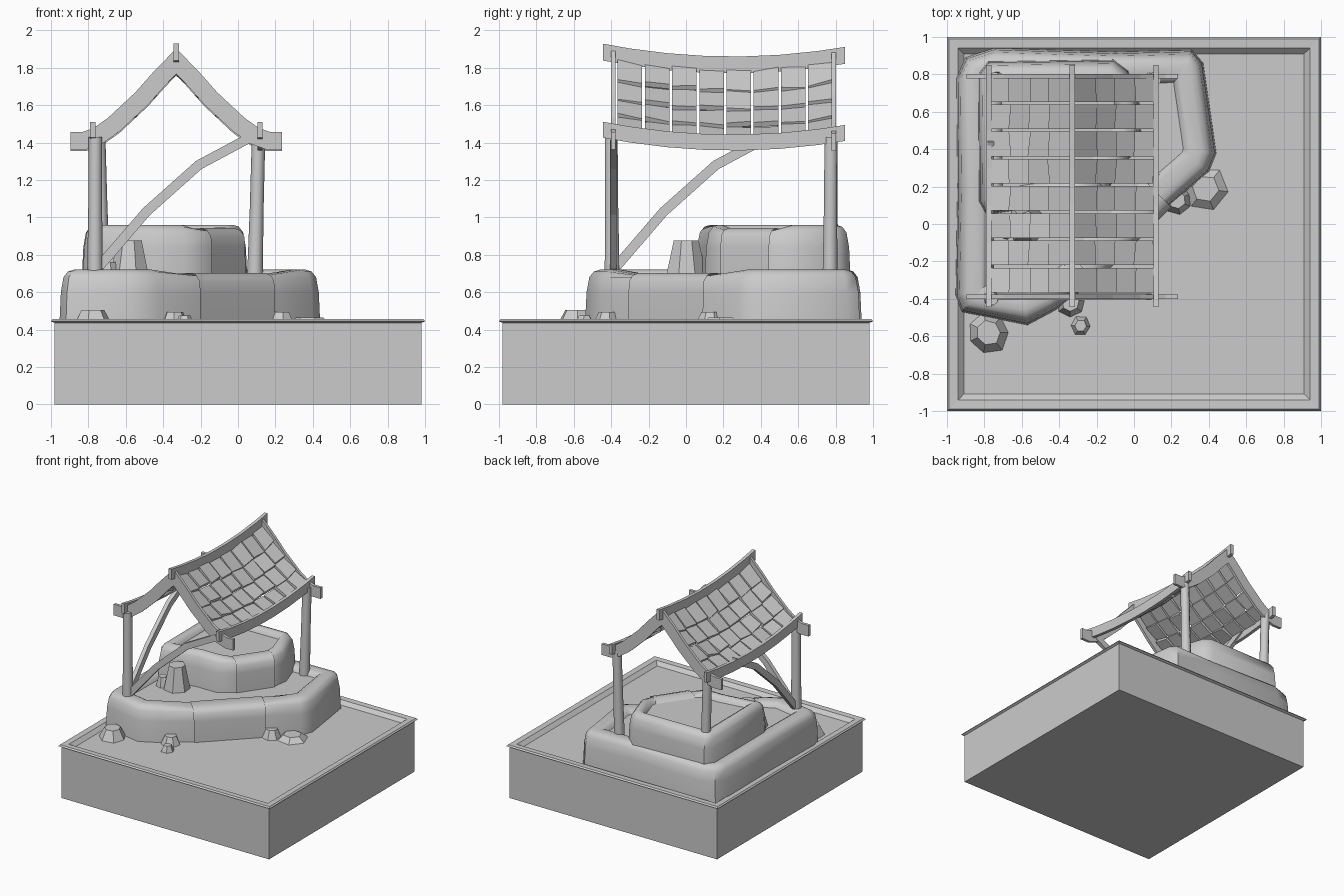
import bpy, bmesh, math, random
from mathutils import Vector as V

if "Cube" in bpy.data.objects:
    bpy.data.objects.remove(bpy.data.objects["Cube"])
random.seed(4)
RX = -0.33  # x of the roof ridge


def make(name, verts, faces, smooth=None):
    me = bpy.data.meshes.new(name)
    me.from_pydata([tuple(v) for v in verts], [], faces)
    bm = bmesh.new()
    bm.from_mesh(me)
    bmesh.ops.recalc_face_normals(bm, faces=bm.faces)
    bm.to_mesh(me)
    bm.free()
    ob = bpy.data.objects.new(name, me)
    bpy.context.collection.objects.link(ob)
    if smooth:
        bpy.context.view_layer.objects.active = ob
        ob.select_set(True)
        bpy.ops.object.shade_smooth_by_angle(angle=math.radians(smooth))
        ob.select_set(False)
    return ob


def loft(name, rings, smooth=None, cap0=True, cap1=True):
    n = len(rings[0])
    verts = [p for r in rings for p in r]
    faces = [(k*n+i, k*n+(i+1) % n, (k+1)*n+(i+1) % n, (k+1)*n+i)
             for k in range(len(rings)-1) for i in range(n)]
    if cap0:
        faces.append(tuple(range(n))[::-1])
    if cap1:
        faces.append(tuple(range(len(verts)-n, len(verts))))
    return make(name, verts, faces, smooth)


def beam(name, path, side, w, h, vertical=False):
    """Rectangular timber along a path; side is the horizontal width direction."""
    path, side, rings = [V(p) for p in path], V(side), []
    for i, p in enumerate(path):
        a = (p - path[max(i-1, 0)]).normalized()
        b = (path[min(i+1, len(path)-1)] - p).normalized()
        t = (a + b).normalized()
        up = V((0, 0, 1)) if vertical else t.cross(side).normalized()
        if up.z < 0:
            up = -up
        k = 1 if vertical else 1 / max(t.dot(b if b.length else a), 0.5)
        u, s = up*h/2*k, side*w/2
        rings.append([p+u+s, p+u-s, p-u-s, p-u+s])
    return loft(name, rings)


def sag(y):
    return 0.06*((y-0.25)/0.65)**2


def inset(pts, d):
    out, n = [], len(pts)
    for i in range(n):
        a, b, c = V(pts[i-1]), V(pts[i]), V(pts[(i+1) % n])
        e, f = (b-a).normalized(), (c-b).normalized()
        n1, n2 = V((-e.y, e.x)), V((-f.y, f.x))
        m = (n1+n2).normalized()
        out.append(b + m*d/max(m.dot(n1), 0.6))
    return out


def square(r, z):
    return [(-r, -r, z), (r, -r, z), (r, r, z), (-r, r, z)]


# display base: box, thin flared rim sloping inward, pond surface
FLOOR = 0.425
loft("base_box", [square(0.98, 0), square(0.98, 0.44), square(0.945, 0.445), square(0.91, FLOOR-0.01)],
     None, True, False)
loft("base_rim", [square(r, z) for r, z in
     [(0.975, 0.433), (1.0, 0.445), (0.99, 0.457), (0.94, 0.455), (0.91, FLOOR)]], None, False, False)
loft("pond_water", [square(0.912, FLOOR)], None, False, True)


# stone pool tiers with a lowered lip where the water spills
def tier(name, outline, spill, z0, z1, wide):
    prof = [(0, z0), (0.008, z1-0.12), (0.022, z1-0.04), (0.045, z1-0.01), (0.075, z1),
            (wide-0.04, z1), (wide-0.015, z1-0.015), (wide, z1-0.05)]
    rings = []
    for d, z in prof:
        rings.append([(p.x, p.y, min(z, z1-0.03) if i in spill else z)
                      for i, p in enumerate(inset(outline, d))])
    loft(name + "_stone", rings, 40, False, False)
    make(name + "_water", [(p.x, p.y, z1-0.042) for p in inset(outline, wide-0.005)],
         [tuple(range(len(outline)))])
    # waterfall sheet over the lip
    a, b = V(outline[spill[0]]), V(outline[spill[1]])
    t = (b-a).normalized()
    nrm = V((-t.y, t.x))
    strip = [(-0.012, z0), (-0.01, z1-0.12), (-0.004, z1-0.06), (0.02, z1-0.03),
             (0.06, z1-0.018), (wide-0.02, z1-0.02), (wide+0.02, z1-0.04)]
    rings = []
    for d, z in strip:
        q = [a + nrm*d, b + nrm*d]
        rings.append([(q[0].x, q[0].y, z), (q[1].x, q[1].y, z)])
    verts = [p for r in rings for p in r]
    make(name + "_waterfall", verts,
         [(2*k, 2*k+1, 2*k+3, 2*k+2) for k in range(len(rings)-1)], 50)


tier("lower_pool", [(-0.92, -0.47), (-0.57, -0.54), (-0.42, -0.46), (-0.21, -0.30), (0.19, 0.10),
     (0.40, 0.28), (0.44, 0.38), (0.37, 0.86), (0.31, 0.93), (-0.1, 0.92), (-0.75, 0.94),
     (-0.90, 0.89), (-0.95, 0.78), (-0.945, 0.2), (-0.955, -0.38)], (3, 4), FLOOR, 0.72, 0.175)
tier("upper_pool", [(-0.79, 0.05), (-0.45, 0.10), (-0.28, 0.10), (-0.15, 0.19), (0.03, 0.45),
     (0.05, 0.58), (-0.03, 0.82), (-0.11, 0.88), (-0.78, 0.87), (-0.835, 0.80), (-0.83, 0.12)],
     (3, 4), 0.67, 0.96, 0.13)

# loose stones
for i, (x, y, r, z0, z1, n) in enumerate([
        (-0.78, -0.58, 0.115, FLOOR, 0.505, 7), (-0.285, -0.545, 0.055, FLOOR, 0.475, 6),
        (-0.34, -0.42, 0.075, FLOOR, 0.495, 7), (0.38, 0.19, 0.12, FLOOR, 0.465, 6),
        (0.23, 0.13, 0.08, FLOOR, 0.495, 7), (-0.575, 0.0, 0.11, 0.67, 0.875, 7),
        (-0.69, -0.03, 0.06, 0.67, 0.76, 6)]):
    jit = [random.uniform(0.9, 1.06) for _ in range(n)]
    rings = [[(x+r*s*j*math.cos(k*math.tau/n+i), y+r*s*j*math.sin(k*math.tau/n+i), z)
              for k, j in enumerate(jit)] for s, z in [(1, z0), (0.6, z1)]]
    loft(f"stone_{i+1}", rings)

# three round posts, slightly leaning
for name, a, b in [("post_front_left", (-0.765, -0.395, 0.68), (-0.762, -0.40, 1.43)),
                   ("post_back_left", (-0.725, 0.775, 0.68), (-0.745, 0.775, 1.43)),
                   ("post_back_right", (0.09, 0.77, 0.67), (0.11, 0.775, 1.43))]:
    rings = []
    for t, r in [(0, 0.042), (0.5, 0.037), (1, 0.036)]:
        c = V(a).lerp(V(b), t)
        rings.append([(c.x+r*math.cos(k*math.tau/10), c.y+r*math.sin(k*math.tau/10), c.z)
                      for k in range(10)])
    loft(name, rings, 40)

# bent braces springing from the front left post
bend = [(0, 0.74), (0.25, 1.03), (0.53, 1.28), (0.82, 1.435)]
beam("brace_front", [(-0.74+d, -0.39, z) for d, z in bend], (0, 1, 0), 0.035, 0.052)
beam("brace_left", [(-0.765, -0.37+d, z) for d, z in bend], (1, 0, 0), 0.035, 0.052)

# sagging ridge and eave beams
ys = [-0.445, -0.3, -0.1, 0.1, 0.3, 0.5, 0.7, 0.85]
beam("ridge_beam", [(RX, y, 1.815+sag(y)) for y in ys], (1, 0, 0), 0.028, 0.09, True)
for s, side in ((-1, "left"), (1, "right")):
    beam(f"eave_beam_{side}", [(RX+s*0.447, y, 1.40+sag(y)) for y in ys], (1, 0, 0), 0.028, 0.085, True)

# curved gable rafters with flat ends
half = [(0.565, 1.41), (0.49, 1.41), (0.42, 1.435), (0.335, 1.495), (0.185, 1.635), (0.09, 1.742)]
prof = [(-d, z) for d, z in half] + [(0, 1.835)] + half[::-1]
for name, y, dz in (("gable_front", -0.388, 0), ("gable_back", 0.79, -0.008)):
    beam(name, [(RX+d, y, z+dz) for d, z in prof], (0, 1, 0), 0.024, 0.095)


# roof shingles: 8 columns by 4 rows on each slope
def slope(d):
    return 1.808 - 1.18*d + 0.62*d*d


for s, side in ((-1, "left"), (1, "right")):
    verts, faces = [], []
    pitch = 1.165/8
    for c in range(8):
        y0 = -0.372 + c*pitch + 0.006
        y1 = y0 + pitch - 0.014
        for r in range(4):
            d0, d1 = 0.012+r*0.104, 0.012+(r+1)*0.104+0.012
            b = len(verts)
            for d, lift in ((d0, -0.006), (d1, 0.02)):
                for y in (y0, y1):
                    j = random.uniform(-0.009, 0.009)
                    dd = d + (random.uniform(-0.008, 0.008) if d == d1 else 0)
                    z = slope(dd)+sag(y)+lift+j
                    verts += [(RX+s*dd, y, z), (RX+s*(dd-0.012), y, z-0.026)]
            faces += [tuple(b+k for k in f) for f in
                      ((0, 2, 6, 4), (1, 5, 7, 3), (0, 4, 5, 1), (2, 3, 7, 6), (0, 1, 3, 2), (4, 6, 7, 5))]
    make(f"roof_shingles_{side}", verts, faces)
